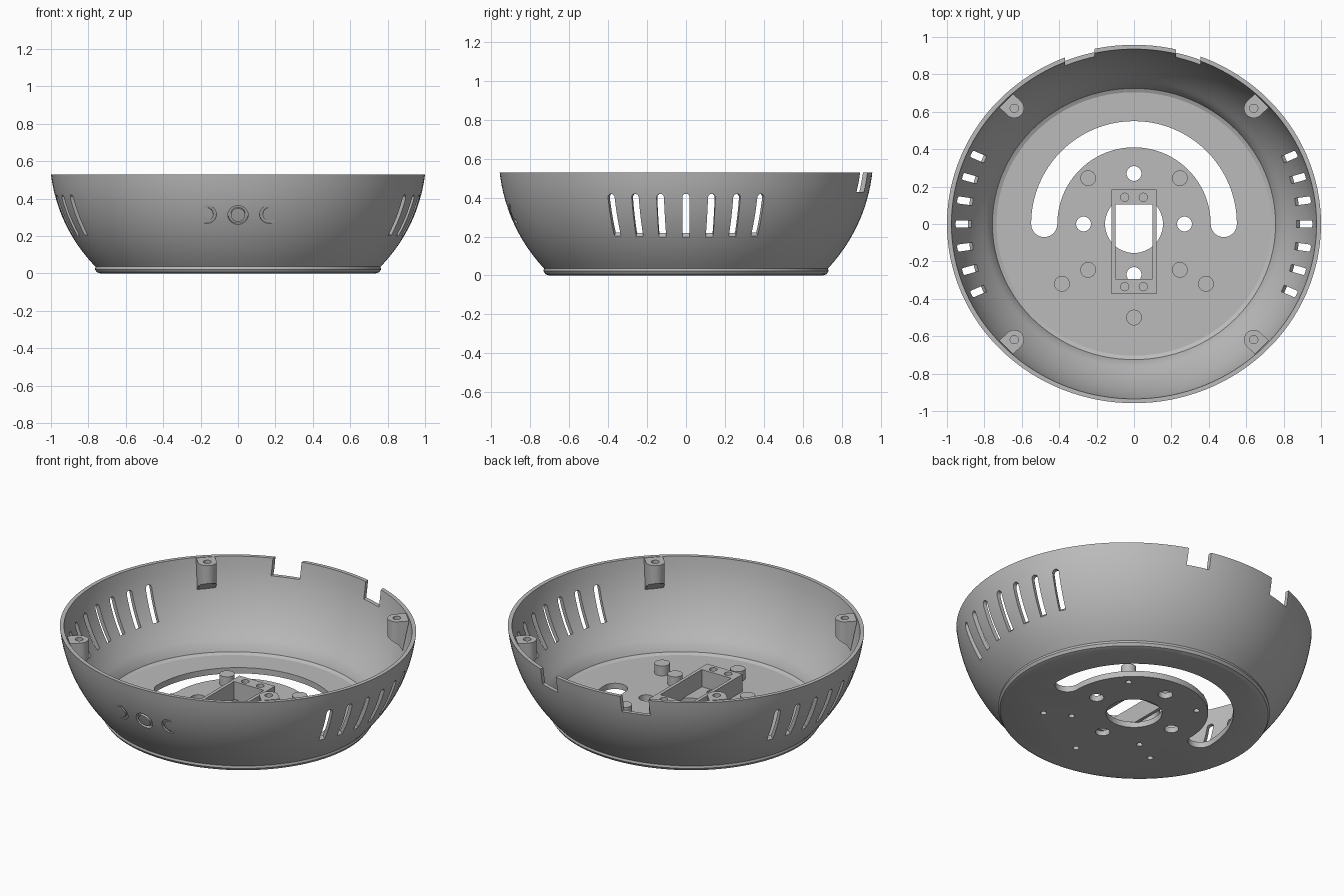
import bpy, bmesh
from math import cos, sin, pi, radians
from mathutils import Matrix, Vector

if "Cube" in bpy.data.objects:
    bpy.data.objects.remove(bpy.data.objects["Cube"])

grey = bpy.data.materials.new("matte grey")
grey.use_nodes = True
GREY = (0.5, 0.5, 0.5, 1)
grey.diffuse_color = GREY
grey.node_tree.nodes["Principled BSDF"].inputs["Base Color"].default_value = GREY

SQUASH = 0.958      # the bowl is slightly oval
TOP, FLOOR, WALL = 0.53, 0.035, 0.024


def arc(cx, cy, r, a0, a1, n):
    """Points along an arc, angles in degrees."""
    return [(cx + r * cos(radians(a0 + (a1 - a0) * i / n)),
             cy + r * sin(radians(a0 + (a1 - a0) * i / n))) for i in range(n + 1)]


def circle(cx, cy, r, n=32):
    return arc(cx, cy, r, 0, 360, n)[:-1]


def rect(x0, x1, y0, y1):
    return [(x0, y0), (x1, y0), (x1, y1), (x0, y1)]


def prism(bm, outline, a, b, matrix=Matrix(), bend=lambda v: v):
    """Extrude a flat outline from a to b, then bend and place it."""
    rings = [[bm.verts.new(matrix @ bend(Vector((x, y, h)))) for x, y in outline]
             for h in (a, b)]
    bm.faces.new(rings[0][::-1])
    bm.faces.new(rings[1])
    n = len(outline)
    for i in range(n):
        j = (i + 1) % n
        bm.faces.new((rings[0][i], rings[0][j], rings[1][j], rings[1][i]))


def lathe(bm, profile, steps, matrix=Matrix(), closed=False):
    """Turn a profile round z; an open profile gets flat caps."""
    rings = [[bm.verts.new(matrix @ Vector((r * cos(2 * pi * i / steps),
                                            r * sin(2 * pi * i / steps), z)))
              for i in range(steps)] for r, z in profile]
    pairs = list(zip(rings, rings[1:]))
    if closed:
        pairs.append((rings[-1], rings[0]))
    else:
        bm.faces.new(rings[0])
        bm.faces.new(rings[-1])
    for lo, hi in pairs:
        for i in range(steps):
            j = (i + 1) % steps
            bm.faces.new((lo[i], lo[j], hi[j], hi[i]))


def make(name, bm, cutter=None):
    """Turn a bmesh into a shaded object, cut by another bmesh if given."""
    bmesh.ops.recalc_face_normals(bm, faces=bm.faces)
    mesh = bpy.data.meshes.new(name)
    bm.to_mesh(mesh)
    bm.free()
    mesh.materials.append(grey)
    ob = bpy.data.objects.new(name, mesh)
    bpy.context.collection.objects.link(ob)
    if cutter:
        tool = make(name + "_cutter", cutter)
        tool.hide_render = True
        mod = ob.modifiers.new("cut", 'BOOLEAN')
        mod.operation, mod.solver, mod.object = 'DIFFERENCE', 'EXACT', tool
    bpy.ops.object.select_all(action='DESELECT')
    ob.select_set(True)
    bpy.context.view_layer.objects.active = ob
    if cutter:
        bpy.ops.object.modifier_apply(modifier="cut")
        bpy.data.objects.remove(tool)
    bpy.ops.object.shade_smooth_by_angle(angle=radians(20))
    return ob


# Bowl: outer foot, curved wall, rim, inner wall and floor fillet
p0, p1, p2 = Vector((0.762, 0.036)), Vector((0.9655, 0.248)), Vector((1, TOP))
outer, inner = [], []
for i in range(17):
    t = i / 16
    p = p0 * (1 - t) ** 2 + p1 * 2 * t * (1 - t) + p2 * t * t
    d = ((p1 - p0) * (1 - t) + (p2 - p1) * t).normalized()
    q = p + Vector((-d.y, d.x)) * WALL
    outer.append(tuple(p))
    if q.x > 0.775:
        inner.append((q.x, min(q.y, TOP)))
inner[-1] = (inner[-1][0], TOP)
foot = [(0.735, 0), (0.755, 0.007), (0.765, 0.022)]
fillet = [(0.769, 0.075), (0.757, 0.045), (0.735, FLOOR)]
bowl = bmesh.new()
lathe(bowl, foot + outer + inner[::-1] + fillet, 128, Matrix.Diagonal((1, SQUASH, 1, 1)))

cut = bmesh.new()
# Curved cable slot and round holes in the floor
slot = (arc(0, 0, 0.55, 0, 180, 48) + arc(-0.48, 0, 0.07, 180, 360, 16)[1:-1]
        + arc(0, 0, 0.41, 180, 0, 48) + arc(0.48, 0, 0.07, 180, 360, 16)[1:-1])
prism(cut, slot, -0.1, 0.2)
prism(cut, circle(0, 0, 0.155, 48), -0.1, 0.2)
for x, y in ((0.27, 0), (-0.27, 0), (0, 0.27), (0, -0.27)):
    prism(cut, circle(x, y, 0.04), -0.1, 0.2)

# Screw holes under the posts
posts = [(sx * x, y) for sx in (1, -1) for x, y in ((0.245, 0.245), (0.245, -0.245), (0.385, -0.32))]
posts.append((0, -0.5))
for x, y in posts:
    prism(cut, circle(x, y, 0.017, 16), -0.1, 0.2)

# Side vents: round tops, bottoms sloping with the wall
HALF = 0.019
vent = [(-HALF, 0.2), (HALF, 0.2)] + arc(0, 0.42 - HALF, HALF, 0, 180, 10)


def slope(v):
    if v.y < 0.3:
        v.y += 1.15 * (0.885 - v.z)
    return v


for side in (0, 180):
    for k in range(-3, 4):
        turn = Matrix.Rotation(radians(side + k * 7.8), 4, 'Z')
        # outline x -> tangent, y -> up, extrusion -> outward
        axes = Matrix(((0, 0, 1, 0), (1, 0, 0, 0), (0, 1, 0, 0), (0, 0, 0, 1)))
        prism(cut, vent, 0.79, 1.05, turn @ axes, slope)

# Rim notches at the back
prism(cut, rect(-0.37, -0.21, 0.8, 1.1), 0.43, 0.6)
prism(cut, rect(0.225, 0.355, 0.8, 1.1), 0.43, 0.6)

# Ring grooves round the three front buttons, all cut to one plane
tilt = Matrix.Rotation(radians(90 + 22), 4, 'X')
for x in (-0.17, 0, 0.17):
    place = Matrix.Translation((x, -0.904, 0.312)) @ tilt
    lathe(cut, [(0.038, -0.018), (0.054, -0.018), (0.054, 0.08), (0.038, 0.08)], 40, place, True)
make("bowl", bowl, cut)

# Floor posts
pegs, holes = bmesh.new(), bmesh.new()
for x, y in posts:
    prism(pegs, circle(x, y, 0.042), 0.025, 0.095)
    prism(holes, circle(x, y, 0.017, 16), -0.1, 0.07)
make("floor_posts", pegs, holes)

# Motor bracket: open frame with wide ends and four screw holes
frame, cut = bmesh.new(), bmesh.new()
prism(frame, rect(-0.12, 0.12, -0.375, 0.185), 0.03, 0.14)
prism(cut, rect(-0.1, 0.1, -0.295, 0.105), 0, 0.3)
for x in (-0.05, 0.05):
    for y in (0.143, -0.335):
        prism(cut, circle(x, y, 0.022, 24), 0.06, 0.3)
make("motor_bracket", frame, cut)

# Rim lugs: round-nosed tabs with screw holes, undersides sloping to the wall
lugs, cut = bmesh.new(), bmesh.new()
nose = [(0.95, -0.052), (0.95, 0.052)] + arc(0.89, 0, 0.052, 90, 270, 16)


def undercut(v):
    if v.z < 0.5:
        v.z -= 0.6 * (v.x - 0.84)
        v.x = min(v.x, 0.915)
    return v


for a in (44, 136, 224, 316):
    turn = Matrix.Rotation(radians(a), 4, 'Z')
    prism(lugs, nose, 0.42, TOP, turn, undercut)
    prism(cut, circle(0.89, 0, 0.022, 24), 0.44, 0.6, turn)
make("rim_lugs", lugs, cut)
